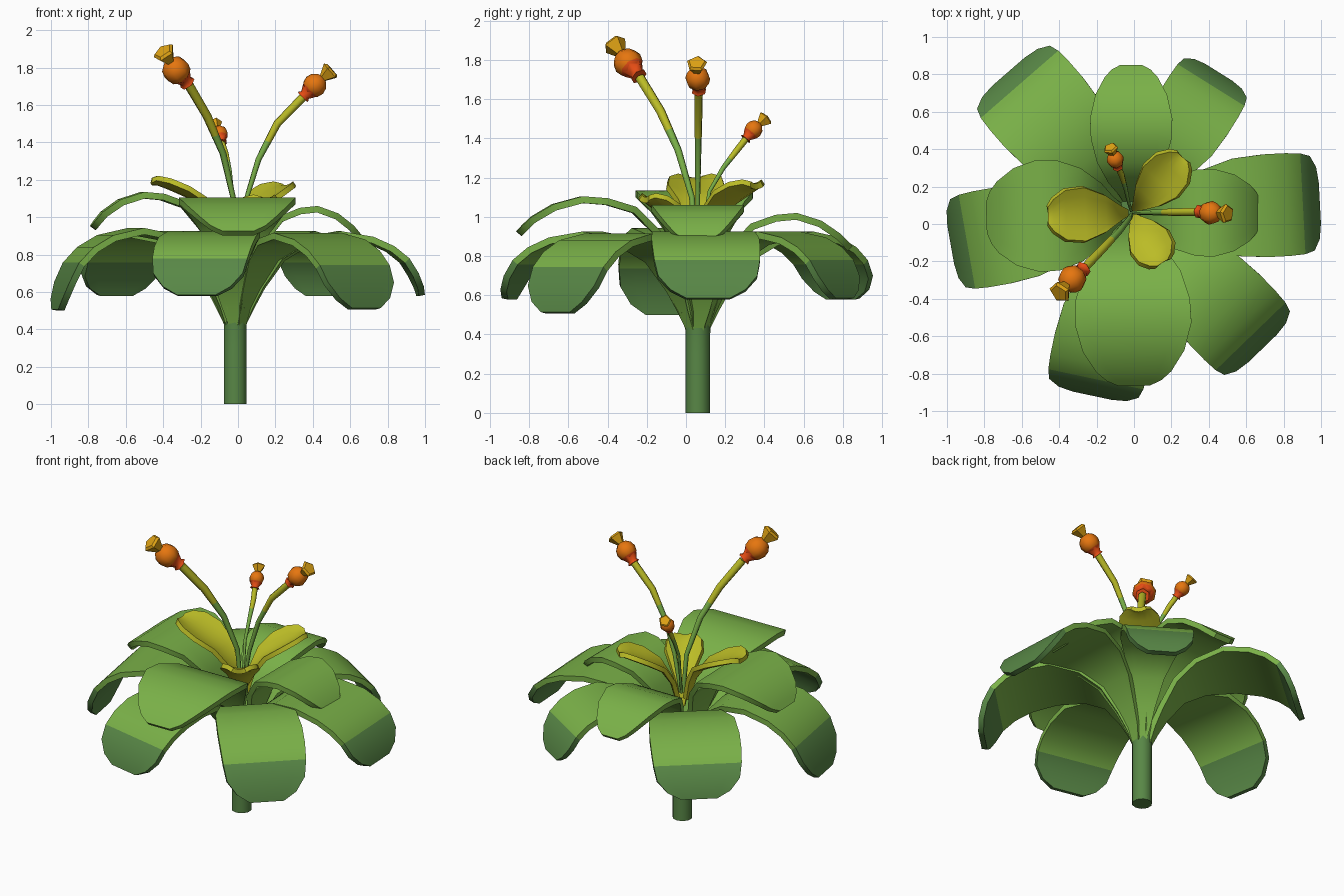
import bpy, math
from mathutils import Vector

if "Cube" in bpy.data.objects:
    bpy.data.objects.remove(bpy.data.objects["Cube"])

CX, CY = -0.015, 0.06          # plant axis


def mat(name, r, g, b):
    lin = [((c / 255 + 0.055) / 1.055) ** 2.4 for c in (r, g, b)]
    m = bpy.data.materials.new(name)
    m.diffuse_color = (*lin, 1)
    m.use_nodes = True
    m.node_tree.nodes["Principled BSDF"].inputs["Base Color"].default_value = m.diffuse_color
    return m


LEAF = mat("leaf_green", 122, 177, 72)
DARK = mat("dark_green", 88, 135, 70)
YELLOW = mat("petal_yellow", 187, 188, 38)
ORANGE = mat("orange", 230, 118, 15)
RED = mat("red_orange", 228, 76, 20)
GOLD = mat("gold", 222, 162, 20)


def make(name, verts, faces, mats, idx):
    me = bpy.data.meshes.new(name)
    me.from_pydata(verts, [], faces)
    for m in mats:
        me.materials.append(m)
    for p, i in zip(me.polygons, idx):
        p.material_index = i
    ob = bpy.data.objects.new(name, me)
    bpy.context.collection.objects.link(ob)
    bpy.ops.object.select_all(action='DESELECT')
    ob.select_set(True)
    bpy.context.view_layer.objects.active = ob
    return ob


def blade(name, angle, length, width, path, dz=0, drop=1, cup=0, thick=0.035,
          mats=(LEAF,), tip_row=99):
    """Arched leaf: path rows are (distance, height, half width), relative."""
    a = math.radians(angle)
    u, w = Vector((math.cos(a), math.sin(a), 0)), Vector((-math.sin(a), math.cos(a), 0))
    peak = max(p[1] for p in path)
    n = 7
    verts, faces, idx = [], [], []
    for r, z, h in path:
        z0 = z
        if r > 0.6:
            z = peak - (peak - z) * drop
        z += dz * max(0, min(1, (z0 - 0.4) / 0.6))
        for j in range(n):
            v = 2 * j / (n - 1) - 1
            p = Vector((CX, CY, z + cup * h * v * v)) + u * r * length + w * v * h * width
            verts.append(p)
    for i in range(len(path) - 1):
        for j in range(n - 1):
            k = i * n + j
            faces.append((k, k + n, k + n + 1, k + 1))
            idx.append(1 if i >= tip_row else 0)
    ob = make(name, verts, faces, mats, idx)
    s = ob.modifiers.new("thickness", 'SOLIDIFY')
    s.thickness, s.offset = thick, -1
    bpy.ops.object.modifier_apply(modifier=s.name)
    bpy.ops.object.shade_smooth_by_angle(angle=math.radians(35))
    return ob


def loft(name, pts, radii, sides, mats, rule=lambda i: 0, smooth=0):
    """Tube through points with a radius at each; rule gives colour per row."""
    pts = [Vector(p) for p in pts]
    verts, faces, idx = [], [], []
    for i, p in enumerate(pts):
        d = (pts[min(i + 1, len(pts) - 1)] - pts[max(i - 1, 0)]).normalized()
        e = d.cross(Vector((0.3, 1, 0.1))).normalized()
        f = d.cross(e)
        for k in range(sides):
            t = 2 * math.pi * k / sides
            verts.append(p + (e * math.cos(t) + f * math.sin(t)) * radii[i])
    for i in range(len(pts) - 1):
        for k in range(sides):
            k2 = (k + 1) % sides
            faces.append((i * sides + k, i * sides + k2,
                          (i + 1) * sides + k2, (i + 1) * sides + k))
            idx.append(rule(i))
    last = (len(pts) - 1) * sides
    faces += [tuple(reversed(range(sides))), tuple(range(last, last + sides))]
    idx += [rule(0), rule(len(pts) - 2)]
    ob = make(name, verts, faces, mats, idx)
    if smooth:
        bpy.ops.object.shade_smooth_by_angle(angle=math.radians(smooth))
    return ob


# stem
loft("stem", [(CX, CY, 0), (CX, CY, 0.3), (CX, CY, 0.45), (CX, CY, 0.56)],
     [0.063, 0.063, 0.064, 0.08], 10, [DARK], smooth=50)

# outer drooping leaves with darker tips
OUTER = [(.022, .43, .09), (.06, .53, .20), (.115, .64, .30), (.22, .80, .50),
         (.36, .89, .73), (.55, .925, .95), (.72, .895, 1.0), (.83, .845, 1.0),
         (.91, .78, .98), (.96, .70, .92), (.99, .63, .70), (1.0, .585, .40)]
for i, (ang, ln, wd, dz, drop) in enumerate([
        (3, 1.01, .275, 0, 1), (58, .885, .215, 0, 1), (131, 1.0, .28, 0, 1),
        (190, 0.98, .26, .02, 1.25), (258, 1.0, .265, 0, 1), (-46, 1.01, .265, -.01, 1.2)]):
    blade(f"outer_leaf_{i + 1}", ang, ln, wd, OUTER, dz, drop,
          mats=(LEAF, DARK), tip_row=8)

# inner arched leaves
INNER = [(.02, .44, .08), (.06, .54, .16), (.12, .72, .30), (.20, .93, .55),
         (.34, 1.06, .83), (.50, 1.105, .98), (.64, 1.115, 1.0), (.80, 1.075, .87),
         (.92, 1.01, .64), (.97, .965, .47), (1.0, .935, .27)]
for nm, ang, ln, wd, dz in [("right", 0, .69, .235, -.055), ("back", 90, .79, .22, -.095),
                            ("left", 182, .775, .30, .02), ("front", -89, .925, .312, -.01)]:
    blade(f"inner_leaf_{nm}", ang, ln, wd, INNER, dz)

# yellow cupped petals
PETAL = [(.03, .82, .12), (.12, .96, .28), (.30, 1.07, .68), (.55, 1.13, 1.0),
         (.78, 1.175, .93), (.93, 1.20, .60), (1.0, 1.2, .30)]
for nm, ang, ln, wd, dz in [("left", 182, .445, .142, 0), ("back", 47, .405, .12, -.03),
                            ("front", -58, .315, .112, -.10)]:
    blade(f"yellow_petal_{nm}", ang, ln, wd, PETAL, dz, cup=.035, thick=.03, mats=(YELLOW,))

# stamens: filament, collar, round head, flared cap
STAMENS = [
    ("left", [(-.015, .05, .85), (-.025, .03, 1.1), (-.08, -.04, 1.34),
              (-.165, -.13, 1.54), (-.265, -.235, 1.71)], (-.33, -.295, 1.785), (-.395, -.365, 1.88), .076, 1.0),
    ("right", [(0, .06, .85), (.045, .06, 1.1), (.11, .062, 1.31),
               (.21, .063, 1.5), (.36, .065, 1.655)], (.41, .06, 1.705), (.495, .055, 1.78), .064, .85),
    ("back", [(-.015, .07, .85), (-.03, .12, 1.13), (-.045, .19, 1.25),
              (-.065, .26, 1.34), (-.09, .315, 1.41)], (-.1, .345, 1.445), (-.125, .405, 1.5), .047, .65)]
for nm, path, head, tip, rad, s in STAMENS:
    # extra point halfway up the third span marks the green to yellow change
    path = [Vector(p) for p in path]
    path.insert(3, path[2].lerp(path[3], .5))
    loft(f"filament_{nm}", path, [.012 * s, .015 * s, .019 * s, .022 * s, .025 * s, .027 * s], 6,
         [LEAF, YELLOW], rule=lambda i: int(i >= 3), smooth=70)
    h, t = Vector(head), Vector(tip)
    d = (h - path[-1]).normalized()
    loft(f"collar_{nm}", [h - d * rad * 1.4, h - d * rad * 1.15, h - d * rad * .55],
         [.046 * s, .034 * s, .06 * s], 6, [RED], smooth=70)
    steps = [math.pi * k / 6 for k in range(7)]
    loft(f"head_{nm}", [h - d * rad * math.cos(a) for a in steps],
         [max(.004, rad * math.sin(a)) for a in steps], 8, [ORANGE, RED],
         rule=lambda i: int(i < 2), smooth=50)
    c = (t - h).normalized()
    loft(f"cap_{nm}", [h + c * rad * .75, t, t + c * .014 * s],
         [.02 * s, .064 * s, .05 * s], 5, [GOLD])
